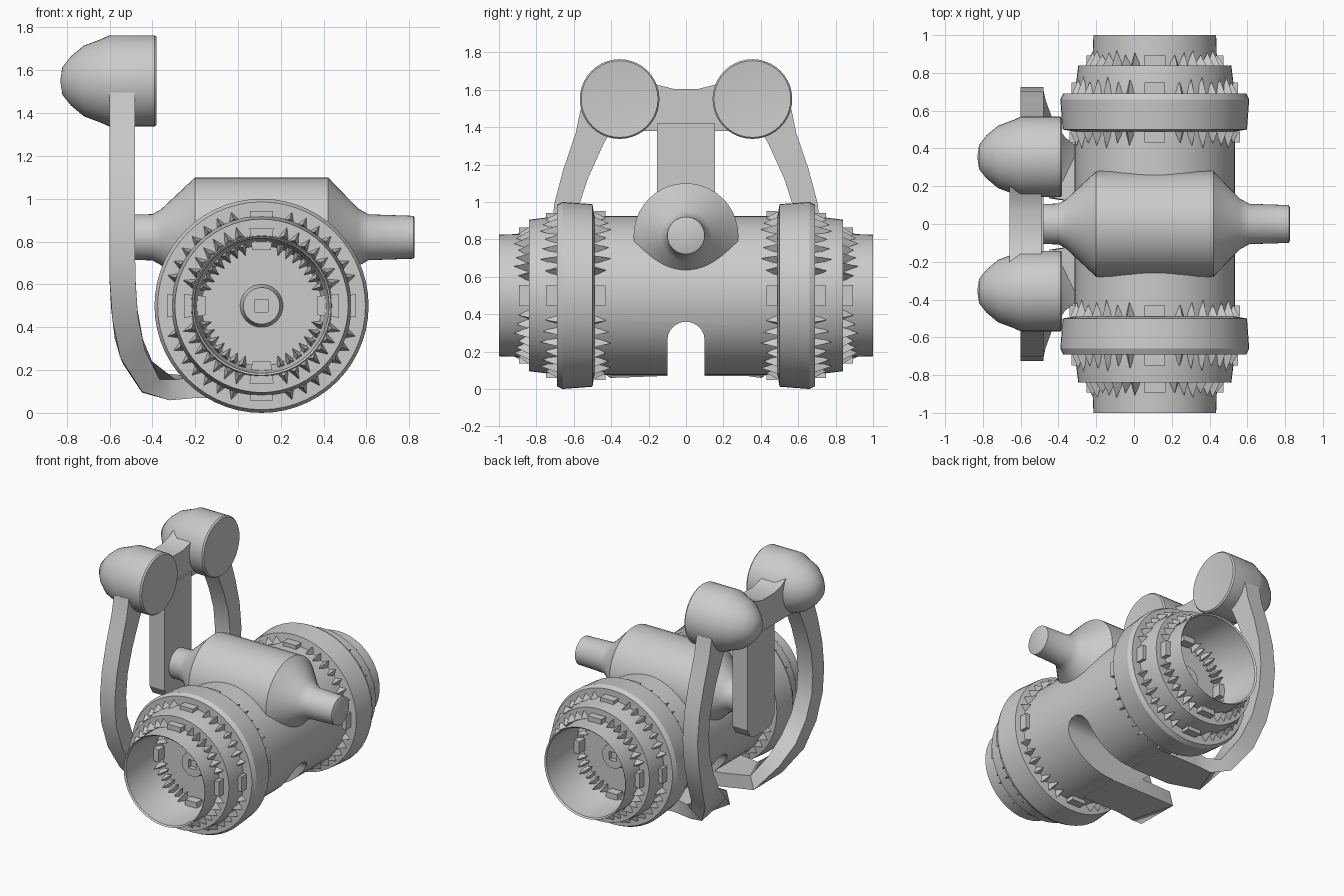
import bpy, bmesh
from math import sin, cos, pi, radians
from mathutils import Vector

cube = bpy.data.objects.get("Cube")
if cube:
    bpy.data.objects.remove(cube)

grey = bpy.data.materials.new("plain_grey")
grey.use_nodes = True
GREY = (0.6, 0.6, 0.6, 1)
grey.diffuse_color = GREY
grey.node_tree.nodes["Principled BSDF"].inputs["Base Color"].default_value = GREY

AX, AZ = 0.11, 0.5      # barrel axis


def finish(name, bm, smooth=True):
    bmesh.ops.remove_doubles(bm, verts=bm.verts, dist=1e-5)
    bmesh.ops.recalc_face_normals(bm, faces=bm.faces)
    mesh = bpy.data.meshes.new(name)
    bm.to_mesh(mesh)
    bm.free()
    ob = bpy.data.objects.new(name, mesh)
    bpy.context.collection.objects.link(ob)
    mesh.materials.append(grey)
    bpy.ops.object.select_all(action='DESELECT')
    ob.select_set(True)
    bpy.context.view_layer.objects.active = ob
    if smooth:
        bpy.ops.object.shade_smooth_by_angle(angle=radians(30))
    return ob


def skin(bm, rings, cap):
    """Join equal rings of points into a skin."""
    rows = [[bm.verts.new(p) for p in ring] for ring in rings]
    n = len(rows[0])
    for a, b in zip(rows, rows[1:]):
        for i in range(n):
            j = (i + 1) % n
            bm.faces.new((a[i], a[j], b[j], b[i]))
    if cap:
        bm.faces.new(rows[0])
        bm.faces.new(rows[-1])


def lathe(name, profile, axis, centre, n=56):
    """Turn (position, radius) pairs about the x or y axis."""
    rings = []
    for t, r in profile:
        ring = []
        for i in range(n):
            u, v = r * cos(2 * pi * i / n), r * sin(2 * pi * i / n)
            ring.append(Vector((t, u, v) if axis == 'x' else (u, t, v)) + Vector(centre))
        rings.append(ring)
    bm = bmesh.new()
    skin(bm, rings, False)
    bmesh.ops.remove_doubles(bm, verts=bm.verts, dist=1e-5)
    return finish(name, bm)


def prism(name, outline, x0, x1):
    """Extrude a (y, z) outline along x."""
    bm = bmesh.new()
    skin(bm, [[(x, y, z) for y, z in outline] for x in (x0, x1)], True)
    return finish(name, bm)


def cut(target, cutter):
    mod = target.modifiers.new("cut", 'BOOLEAN')
    mod.operation, mod.solver, mod.object = 'DIFFERENCE', 'EXACT', cutter
    bpy.ops.object.select_all(action='DESELECT')
    target.select_set(True)
    bpy.context.view_layer.objects.active = target
    bpy.ops.object.modifier_apply(modifier=mod.name)
    bpy.data.objects.remove(cutter)


# Barrel with flanges, stepped ends, open bores and inner bosses
half = [(.68, 0), (.68, .085), (.62, .1), (.62, .28), (.66, .3), (.99, .315),
        (1, .325), (.84, .33), (.84, .405), (.72, .42), (.69, .42), (.69, .485),
        (.66, .5), (.5, .488), (.49, .425)]
barrel = lathe("barrel", half + [(-t, r) for t, r in reversed(half)], 'y', (AX, 0, AZ))

# Slot across the underside, and square sockets in the bosses
arch = [(-.1, -.1), (.1, -.1)] + [(.1 * cos(a * pi / 10), .26 + .1 * sin(a * pi / 10)) for a in range(11)]
cut(barrel, prism("slot_cutter", arch, -.7, .9))
for s in (-1, 1):
    bm = bmesh.new()
    bmesh.ops.create_cube(bm, size=.06)
    bmesh.ops.translate(bm, verts=bm.verts, vec=(AX, s * .68, AZ))
    cut(barrel, finish("socket_cutter", bm, False))
bpy.context.view_layer.objects.active = barrel
barrel.select_set(True)
bpy.ops.object.shade_smooth_by_angle(angle=radians(30))

# Cross body with tapered shoulders and a stub each side
lathe("cross_body", [(-.52, 0), (-.52, .105), (-.4, .108), (-.36, .13), (-.2, .28), (.42, .28),
                     (.56, .135), (.61, .107), (.82, .1), (.825, .09), (.825, 0)],
      'x', (0, 0, .82), 40)


# Spiky teeth on the step edges, with square blocks between the clusters
def ring_teeth(bm, y, r, length, height):
    def at(angle, rad, yy):
        return bm.verts.new((AX + rad * cos(angle), yy, AZ + rad * sin(angle)))
    w = .026 / r
    for quarter in range(4):
        for step in range(7):
            a = quarter * pi / 2 + radians(18 + 9 * step)
            reach = length * (.7 + .3 * ((step * 5 + quarter) % 3) / 2)
            p, q = at(a - w, r, y), at(a + w, r, y)
            top, tip = at(a, r + height, y), at(a, r + height * .3, y + reach)
            for face in ((p, q, tip), (q, top, tip), (top, p, tip), (p, top, q)):
                bm.faces.new(face)
        a, b = quarter * pi / 2, .05 / r
        box = [[at(a + k * b, rad, yy) for k, rad in ((-1, r), (1, r), (1, r + height * .7), (-1, r + height * .7))]
               for yy in (y, y + length * .65)]
        for i in range(4):
            j = (i + 1) % 4
            bm.faces.new((box[0][i], box[0][j], box[1][j], box[1][i]))
        bm.faces.new(box[0])
        bm.faces.new(box[1])


bm = bmesh.new()
for s in (-1, 1):
    ring_teeth(bm, s * .49, .42, -s * .09, .05)
    ring_teeth(bm, s * .69, .41, s * .09, .05)
    ring_teeth(bm, s * .84, .325, s * .08, .06)
    ring_teeth(bm, s * .63, .305, s * .1, -.06)
bmesh.ops.recalc_face_normals(bm, faces=bm.faces)
finish("step_teeth", bm, False)

# Curved arms that sweep down, turn under the barrel and end as flat feet
path = [(-.54, .47, 1.46, .1), (-.54, .515, 1.34, .08), (-.54, .59, 1.15, .07),
        (-.54, .64, .98, .065), (-.54, .66, .8, .065), (-.54, .645, .64, .065),
        (-.53, .59, .47, .07), (-.505, .5, .32, .08), (-.45, .38, .19, .11),
        (-.37, .27, .125, .15), (-.2, .25, .12, .15), (.1, .25, .12, .15)]
for s, side in ((-1, "front"), (1, "back")):
    pts = [Vector((x, s * y, z)) for x, y, z, w in path]
    rings = []
    for i, p in enumerate(pts):
        t = (pts[min(i + 1, len(pts) - 1)] - pts[max(i - 1, 0)]).normalized()
        wide = Vector((0, 1, 0)) - t * t.y
        wide.normalize()
        thick = t.cross(wide) * (.06 if i < 8 else .05)
        wide *= path[i][3]
        rings.append([p + wide + thick, p - wide + thick, p - wide - thick, p + wide - thick])
    bm = bmesh.new()
    skin(bm, rings, True)
    finish(side + "_arm", bm)

    # Round housing with a domed back and a shallow dished face
    lathe(side + "_housing", [(-.4, 0), (-.38, .205), (-.39, .213), (-.6, .213), (-.64, .195), (-.72, .165),
                              (-.78, .115), (-.82, .065), (-.83, 0)], 'x', (0, s * .355, 1.55), 40)

# Crossbar between the housings and the hanging centre strip
top = [(.34, 1.72), (.22, 1.67), (.15, 1.625), (.07, 1.605)]
prism("crossbar", [(-.34, 1.38), (.34, 1.38)] + top + [(-y, z) for y, z in reversed(top)], -.66, -.49)
low = [(.155, 1.42), (.155, .68), (.12, .62), (.06, .6)]
prism("centre_strip", low + [(-y, z) for y, z in reversed(low)], -.6, -.48)
